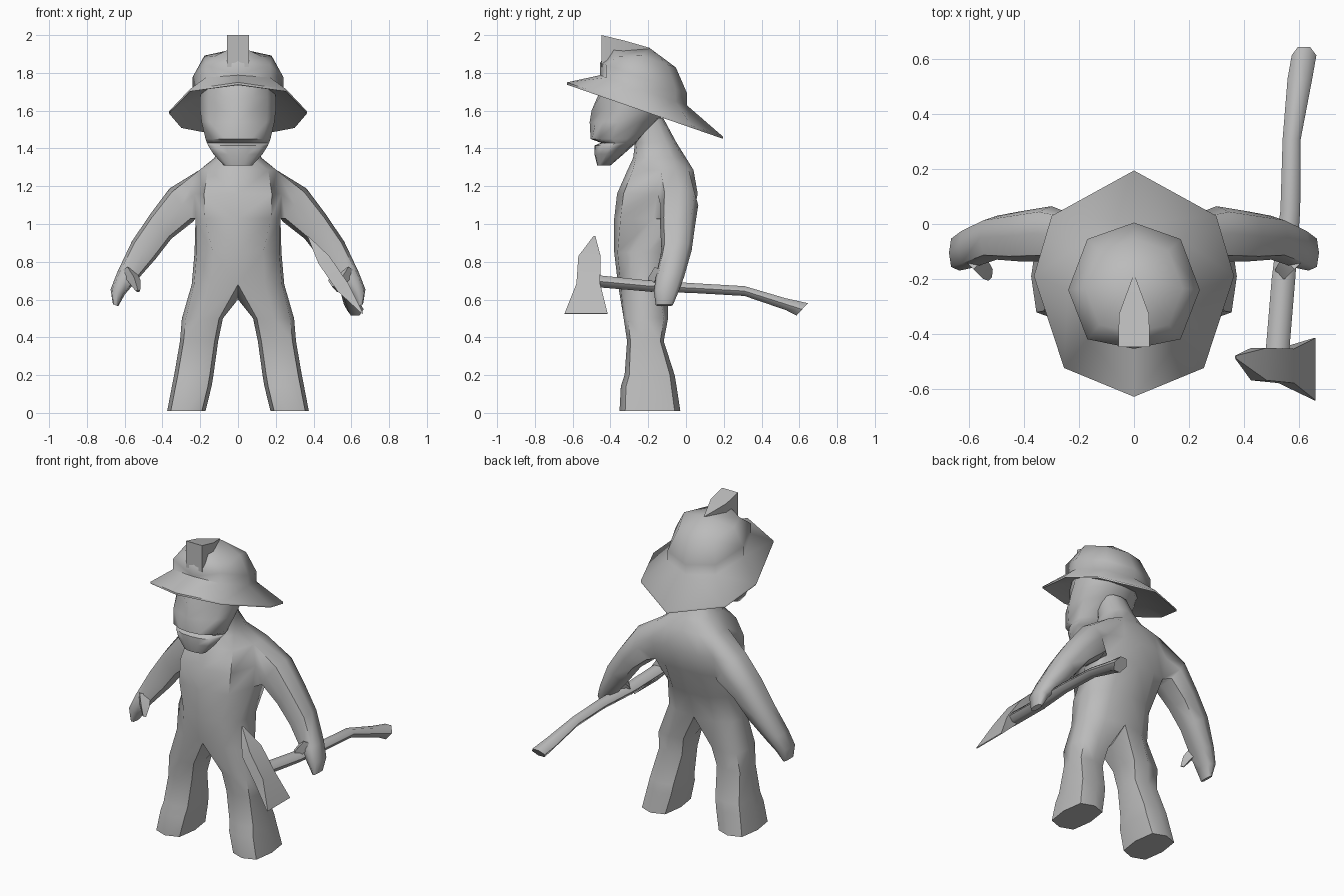
import bpy, bmesh, math
from mathutils import Vector

if "Cube" in bpy.data.objects:
    bpy.data.objects.remove(bpy.data.objects["Cube"])

grey = bpy.data.materials.new("plain_grey")
grey.diffuse_color = (0.5, 0.5, 0.5, 1)
grey.use_nodes = True
grey.node_tree.nodes["Principled BSDF"].inputs["Base Color"].default_value = grey.diffuse_color


def rows_to_verts(bm, rows):
    return [[bm.verts.new(p) for p in row] for row in rows]


def skin(bm, rows, closed, skip=()):
    """Join neighbouring rows of verts with quads."""
    for r, (a, b) in enumerate(zip(rows, rows[1:])):
        n = len(a)
        for i in range(n if closed else n - 1):
            if (r, i) not in skip:
                j = (i + 1) % n
                bm.faces.new((a[i], a[j], b[j], b[i]))


def tube(bm, rings):
    """Closed loft with capped ends."""
    v = rows_to_verts(bm, rings)
    skin(bm, v, True)
    bm.faces.new(v[0])
    bm.faces.new(v[-1])


def finish(bm, name, mirror=False, angle=60):
    if mirror:
        bmesh.ops.mirror(bm, geom=bm.verts[:] + bm.edges[:] + bm.faces[:],
                         axis='X', merge_dist=1e-4)
    bmesh.ops.remove_doubles(bm, verts=bm.verts, dist=1e-4)
    bmesh.ops.delete(bm, geom=[v for v in bm.verts if not v.link_faces], context='VERTS')
    bmesh.ops.recalc_face_normals(bm, faces=bm.faces)
    me = bpy.data.meshes.new(name)
    bm.to_mesh(me)
    bm.free()
    me.materials.append(grey)
    ob = bpy.data.objects.new(name, me)
    bpy.context.collection.objects.link(ob)
    bpy.ops.object.select_all(action='DESELECT')
    ob.select_set(True)
    bpy.context.view_layer.objects.active = ob
    bpy.ops.object.shade_smooth_by_angle(angle=math.radians(angle))
    return ob


def half_row(z, yf, yb, w, fr, xs):
    """Half outline from front centre to back centre."""
    return [Vector((w * x, yf + (yb - yf) * f, z)) for f, x in zip(fr, xs)]


# ---- body: half torso, leg and arm in one cage, mirrored
bm = bmesh.new()
LOW = ((0, .05, .25, .5, .75, .95, 1), (0, .58, .95, 1, .92, .55, 0))
CHEST = ((0, .08, .5, .72, .93, 1, 1), (0, .78, 1, 1, .95, .55, 0))
torso = [(.68, -.36, -.08, .245, LOW), (.85, -.38, -.03, .23, LOW),
         (1.03, -.38, .035, .225, CHEST), (1.16, -.365, .062, .23, CHEST),
         (1.285, -.31, .04, .205, CHEST), (1.35, -.28, .0, .125, LOW),
         (1.43, -.27, -.05, .095, LOW), (1.56, -.28, -.12, .085, LOW)]
T = rows_to_verts(bm, [half_row(z, f, b, w, *s) for z, f, b, w, s in torso])
skin(bm, T, False, skip={(2, 2), (2, 3), (3, 2), (3, 3)})

# leg grows from the lowest torso row and the crotch point
crotch = bm.verts.new((0, -.2, .6))
legs = []
for z, xi, xo, yf, yb in [(.5, .08, .297, -.33, -.095), (.38, .105, .307, -.312, -.118),
                          (.2, .13, .338, -.325, -.06), (.14, .14, .35, -.345, -.05),
                          (.01, .172, .375, -.352, -.03)]:
    ring = []
    for k in range(8):
        a = math.radians(225 + 45 * k)
        s = 1.15 if k % 2 == 0 else 1
        ring.append(((xi + xo) / 2 + s * math.cos(a) * (xo - xi) / 2,
                     (yf + yb) / 2 + s * math.sin(a) * (yb - yf) / 2, z))
    legs.append(ring)
L = [T[0] + [crotch]] + rows_to_verts(bm, legs)
skin(bm, L, True)
bm.faces.new(L[-1])

# arm grows from the shoulder opening
arms = []
for x, y, z, ru, ry, tilt in [(.30, -.035, 1.10, .108, .10, 35), (.41, -.045, .985, .085, .092, 43),
                              (.50, -.05, .86, .078, .08, 53), (.59, -.085, .72, .055, .075, 65),
                              (.637, -.105, .64, .04, .065, 70), (.648, -.115, .57, .015, .045, 70)]:
    t = math.radians(tilt)
    up = Vector((math.sin(t), 0, math.cos(t)))
    ring = []
    for k in range(8):
        a = math.radians(225 + 45 * k)
        s = 1.12 if k % 2 == 0 else 1
        ring.append(Vector((x, y, z)) + s * (up * ru * math.sin(a)
                                             + Vector((0, ry * math.cos(a), 0))))
    arms.append(ring)
hole = [T[2][2], T[2][3], T[2][4], T[3][4], T[4][4], T[4][3], T[4][2], T[3][2]]
A = [hole] + rows_to_verts(bm, arms)
skin(bm, A, True)
bm.faces.new(A[-1])

# thumb
tube(bm, [[(x - r, y, z), (x, y + r, z - r * .5), (x + r, y, z), (x, y - r, z + r * .5)]
          for x, y, z, r in [(.585, -.12, .75, .045), (.55, -.165, .70, .035), (.53, -.195, .645, .012)]])
finish(bm, "body", mirror=True)

# ---- head with snout, mouth notch and eye sockets
bm = bmesh.new()
FACE = ((0, .03, .16, .42, .72, .95, 1), (0, .4, .78, 1, .9, .5, 0))
rows = []
for z, yf, yb, w, nose, socket in [
        (1.31, -.47, -.40, .075, 0, 0), (1.37, -.485, -.33, .13, 0, 0),
        (1.415, -.485, -.28, .158, 0, 0), (1.43, -.45, -.26, .165, 0, 0),
        (1.45, -.505, -.24, .172, 0, 0), (1.54, -.51, -.15, .193, .02, .02),
        (1.60, -.50, -.10, .2, .045, .06), (1.67, -.47, -.06, .2, 0, .005),
        (1.76, -.42, -.07, .195, 0, 0)]:
    row = half_row(z, yf, yb, w, *FACE)
    row[1].y += nose
    row[2].y += socket * .6
    rows.append(row)
H = rows_to_verts(bm, rows)
skin(bm, H, False)
bm.faces.new(H[0])
bm.faces.new(H[-1])
for f in [f for f in bm.faces if all(abs(v.co.x) < 1e-5 for v in f.verts)]:
    bm.faces.remove(f)
finish(bm, "head", mirror=True)

# ---- hat: tilted brim and crown, mirrored
BRIM = [(0, -.63), (.255, -.525), (.365, -.19), (.30, .03), (0, .195)]
CROWN = [(0, -.455), (.17, -.42), (.24, -.24), (.17, -.055), (0, .005)]


def hat_row(pts, lift, s=1):
    out = []
    for x, y in pts:
        y = -.22 + (y + .22) * s
        out.append(Vector((x * s, y, 1.525 - .347 * y + lift)))
    return out


bm = bmesh.new()
upper = hat_row(CROWN, .285, .74)
upper[1].z -= .05
rows = [[Vector((0, -.22, 1.66))] * 5, hat_row(CROWN, .06, .9), hat_row(BRIM, -.006),
        hat_row(BRIM, .006), hat_row(CROWN, .105), hat_row(CROWN, .17), upper,
        [Vector((0, -.19, 1.93))] * 5]
skin(bm, rows_to_verts(bm, rows), False)
bmesh.ops.remove_doubles(bm, verts=bm.verts, dist=1e-4)
finish(bm, "hat", mirror=True)

# crest at the front of the hat
bm = bmesh.new()
tube(bm, [[(-w, y, b), (w, y, b), (w, y, t), (-w, y, t)]
          for y, w, b, t in [(-.448, .057, 1.83, 2.0), (-.33, .055, 1.85, 1.972), (-.19, .004, 1.88, 1.932)]])
finish(bm, "hat_crest", angle=40)

# ---- axe handle
bm = bmesh.new()
tube(bm, [[(x + rx * math.cos(k * math.pi / 3), y, z + rz * math.sin(k * math.pi / 3)) for k in range(6)]
          for x, y, z, rx, rz in [(.52, -.50, .70, .043, .037), (.545, -.2, .672, .043, .034),
                                  (.57, .05, .66, .036, .03), (.575, .31, .645, .033, .03),
                                  (.605, .53, .575, .045, .036)]
          ] [:] + [[(.62 + .045 * math.cos(k * math.pi / 3), .615 + .035 * math.sin(k * math.pi / 3),
                     .548 + .038 * math.sin(k * math.pi / 3)) for k in range(6)]])
finish(bm, "axe_handle")

# ---- axe head: spike, socket and flared blade
bm = bmesh.new()
n = Vector((.82, 0, .57))
tube(bm, [[Vector((x, y0, z)) - n * t, Vector((x, y1, z)) - n * t,
           Vector((x, y1, z)) + n * t, Vector((x, y0, z)) + n * t]
          for x, z, y0, y1, t in [(.37, .935, -.49, -.48, .002), (.455, .81, -.57, -.452, .035),
                                  (.555, .665, -.58, -.455, .035), (.66, .525, -.643, -.415, .003)]])
finish(bm, "axe_head", angle=40)
